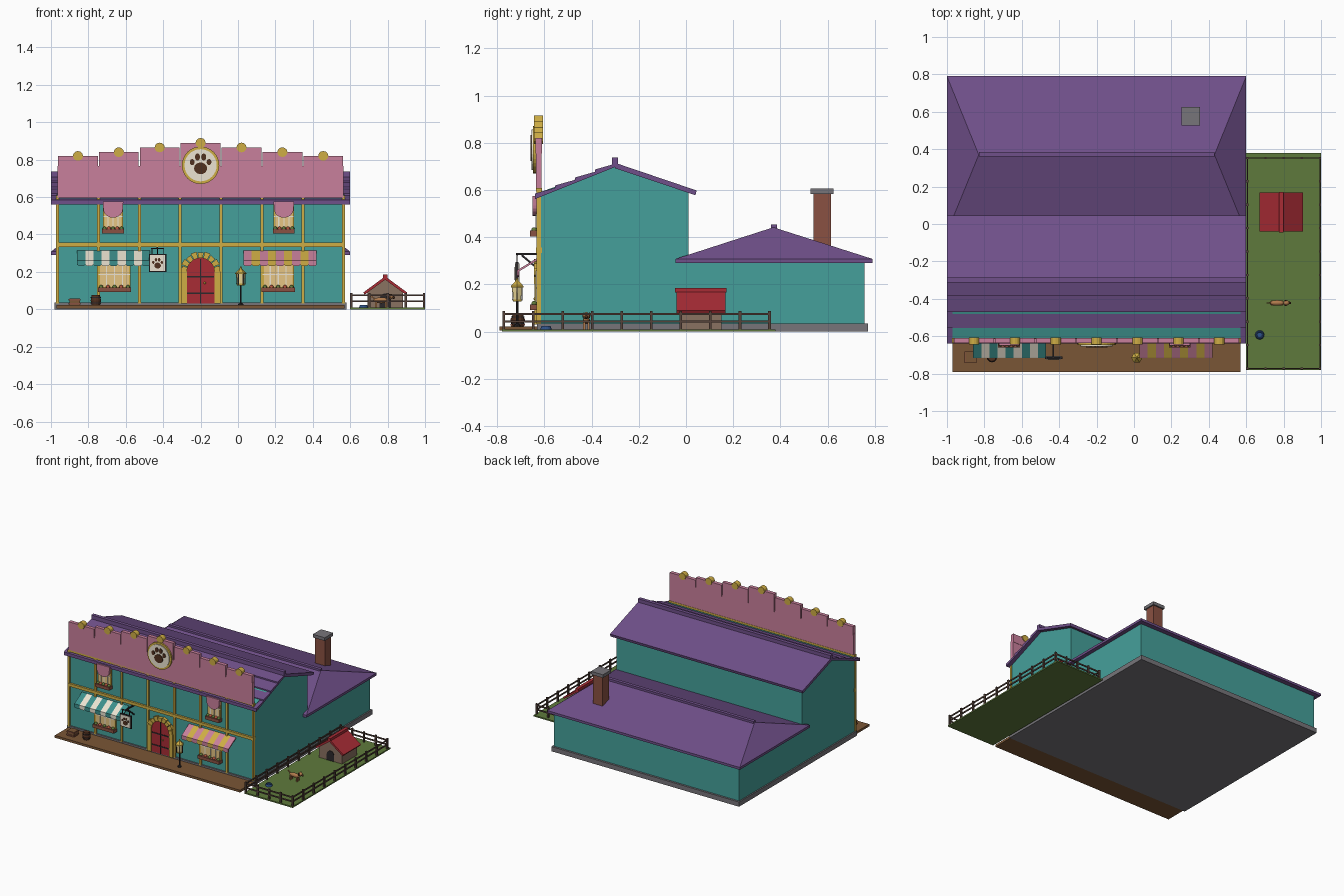
import bpy, bmesh
from math import sin, cos, pi

if "Cube" in bpy.data.objects:
    bpy.data.objects.remove(bpy.data.objects["Cube"])

MATS = {}
def mat(h):
    if h not in MATS:
        m = bpy.data.materials.new("paint_" + h)
        c = [int(h[i:i + 2], 16) / 255 for i in (0, 2, 4)]
        m.diffuse_color = [((v + .055) / 1.055) ** 2.4 if v > .04 else v / 12.92 for v in c] + [1]
        m.use_nodes = True
        m.node_tree.nodes["Principled BSDF"].inputs["Base Color"].default_value = m.diffuse_color
        MATS[h] = m
    return MATS[h]

TEAL, PINK, GOLD, PURPLE, RED = "45a09b", "c9809c", "cfae45", "70508a", "a82c35"
CREAM, BROWN, DARK, WOOD, GREY, BRICK = "ece4d2", "50301f", "2c282b", "7a5636", "77757a", "8a5142"

def finish(name, bm, color, smooth=False):
    bmesh.ops.recalc_face_normals(bm, faces=bm.faces)
    me = bpy.data.meshes.new(name)
    for f in bm.faces:
        f.smooth = smooth
    bm.to_mesh(me)
    bm.free()
    ob = bpy.data.objects.new(name, me)
    bpy.context.collection.objects.link(ob)
    me.materials.append(mat(color))
    return ob

def prism(name, pts, axis, a, b, color):
    """Extrude a 2D outline along an axis from a to b."""
    bm = bmesh.new()
    put = {"X": lambda u, v, t: (t, u, v), "Y": lambda u, v, t: (u, t, v), "Z": lambda u, v, t: (u, v, t)}[axis]
    A = [bm.verts.new(put(u, v, a)) for u, v in pts]
    B = [bm.verts.new(put(u, v, b)) for u, v in pts]
    bm.faces.new(A)
    bm.faces.new(B)
    for i in range(len(pts)):
        j = (i + 1) % len(pts)
        bm.faces.new((A[i], A[j], B[j], B[i]))
    return finish(name, bm, color)

def box(name, x0, x1, y0, y1, z0, z1, color):
    return prism(name, [(x0, y0), (x1, y0), (x1, y1), (x0, y1)], "Z", z0, z1, color)

def arc(cx, cz, rx, rz, n, a0=0, a1=2 * pi, closed=True):
    k = n if closed else n - 1
    return [(cx + rx * cos(a0 + (a1 - a0) * i / k), cz + rz * sin(a0 + (a1 - a0) * i / k)) for i in range(n)]

def ring(name, cx, cz, r0, r1, y0, y1, a0, a1, color, n=2):
    prism(name, arc(cx, cz, r1, r1, n, a0, a1, False) + arc(cx, cz, r0, r0, n, a1, a0, False), "Y", y0, y1, color)

def lathe(name, x, y, prof, n, color):
    """Stack of rings given as (radius, z)."""
    bm = bmesh.new()
    rows = [[bm.verts.new((px, py, z)) for px, py in arc(x, y, r, r, n)] for r, z in prof]
    for p, q in zip(rows, rows[1:]):
        for i in range(n):
            bm.faces.new((p[i], p[(i + 1) % n], q[(i + 1) % n], q[i]))
    bm.faces.new(rows[0])
    bm.faces.new(rows[-1])
    return finish(name, bm, color)

def ball(name, loc, size, color):
    bm = bmesh.new()
    bmesh.ops.create_uvsphere(bm, u_segments=12, v_segments=8, radius=1)
    bmesh.ops.scale(bm, vec=size, verts=bm.verts)
    bmesh.ops.translate(bm, vec=loc, verts=bm.verts)
    return finish(name, bm, color, True)

def hull(name, pts, color):
    bm = bmesh.new()
    for p in pts:
        bm.verts.new(p)
    bmesh.ops.convex_hull(bm, input=bm.verts)
    return finish(name, bm, color)

# Foundation and walkway
box("foundation", -.98, .58, -.63, .77, 0, .035, GREY)
box("walkway", -.97, .57, -.79, -.63, .005, .022, WOOD)

# Front house walls with gable ends
prism("front_house_walls", [(-.62, .03), (.01, .03), (.01, .59), (-.3, .705), (-.62, .59)], "X", -.97, .57, TEAL)
# Front roof: overlapping courses towards the street, plain slab behind
for i in range(4):
    y0, y1 = -.3 - .085 * i, -.3 - .085 * (i + 1)
    z0, z1 = .715 - .034 * i, .715 - .034 * (i + 1)
    prism("roof_course", [(y0, z0 - .004), (y1, z1 + .006), (y1, z1 - .018), (y0, z0 - .018)], "X", -1, .6, PURPLE)
prism("roof_back_slope", [(-.3, .715), (.045, .598), (.04, .578), (-.3, .692)], "X", -1, .6, PURPLE)
box("roof_ridge_cap", -1, .6, -.313, -.287, .698, .737, PURPLE)

# Back house with hip roof
box("back_house_walls", -.97, .57, -.02, .755, .03, .31, TEAL)
hull("hip_roof", [(x, y, z) for x in (-1, .6) for y in (-.045, .79) for z in (.29, .308)]
     + [(-.83, .37, .442), (.43, .37, .442)], PURPLE)
box("hip_ridge_cap", -.83, .43, .36, .385, .43, .453, PURPLE)

# Chimney
box("chimney", .262, .343, .54, .615, .3, .585, BRICK)
box("chimney_cap", .253, .352, .527, .625, .582, .606, GREY)

# Stepped parapet with gold finials
FX = [-.965 + .2186 * i for i in range(8)]
tops = [.82, .84, .865, .89, .865, .84, .82]
box("parapet_band", -.965, .565, -.635, -.612, .595, .765, PINK)
for i, t in enumerate(tops):
    box("parapet_panel", FX[i] + .003, FX[i + 1] - .003, -.637, -.61, .755, t, PINK)
    c = (FX[i] + FX[i + 1]) / 2
    prism("finial", arc(c, t, .027, .026, 12), "Y", -.643, -.606, GOLD)

# Paw emblem, used on the medallion and the hanging sign
def paw(cx, cz, s, y, d):
    for dx, dz, rx, rz in ((0, -.22, .36, .32), (-.46, .12, .13, .17), (-.17, .4, .14, .19),
                           (.17, .4, .14, .19), (.46, .12, .13, .17)):
        prism("paw_pad", arc(cx + dx * s, cz + dz * s, rx * s, rz * s, 14), "Y", y - d, y, BROWN)

prism("medallion_rim", arc(-.2, .77, .1, .1, 32), "Y", -.648, -.636, GOLD)
prism("medallion_face", arc(-.2, .77, .086, .086, 32), "Y", -.654, -.64, CREAM)
paw(-.2, .775, .098, -.653, .006)

# Gold timber grid on the facade
for x in FX:
    box("facade_post", x - .008, x + .008, -.632, -.615, .03, .6, GOLD)
for z, h in ((.345, .011), (.601, .007)):
    box("facade_rail", -.972, .572, -.635, -.61, z - h, z + h, GOLD)

# Arched door with voussoirs
prism("door", [(-.275, .03), (-.125, .03)] + arc(-.2, .2, .075, .075, 17, 0, pi, False), "Y", -.634, -.615, RED)
box("door_gap", -.203, -.197, -.637, -.63, .03, .27, DARK)
for z in (.085, .175):
    box("door_strap", -.272, -.128, -.637, -.63, z - .004, z + .004, DARK)
ball("door_knob", (-.178, -.64, .14), (.006, .006, .006), GOLD)
for k in range(9):
    ring("door_arch_stone", -.2, .2, .074, .11 if k % 2 else .104, -.643, -.615, pi * k / 9 + .02, pi * (k + 1) / 9 - .02, GOLD)
for s in (-1, 1):
    box("door_jamb", -.2 + s * .074, -.2 + s * .106, -.642, -.615, .03, .202, GOLD)

# Windows with flower boxes
def window(cx, w, z0, z1):
    box("window_frame", cx - w, cx + w, -.632, -.615, z0, z1, GOLD)
    box("window_pane", cx - w + .008, cx + w - .008, -.634, -.62, z0 + .008, z1 - .008, "e6c583")
    for k in (-1, 0, 1):
        box("window_bar", cx + k * w * .5 - .003, cx + k * w * .5 + .003, -.637, -.63, z0, z1, CREAM)
    box("window_crossbar", cx - w, cx + w, -.637, -.63, (z0 + z1) / 2 - .003, (z0 + z1) / 2 + .003, CREAM)
    box("flower_box", cx - w - .004, cx + w + .004, -.66, -.62, z0 - .018, z0 + .006, BRICK)
    for k in range(5):
        ball("flower", (cx + (k - 2) * w * .42, -.643, z0 + .009), (.011, .012, .011), "b5553c" if k % 2 else "607a3a")

for cx in (-.66, .215):
    window(cx, .085, .11, .26)
for cx in (-.668, .245):
    window(cx, .054, .422, .57)
    prism("window_hood", [(cx + .055, .575), (cx - .055, .575)] + arc(cx, .535, .052, .045, 11, pi, 2 * pi, False),
          "Y", -.65, -.615, PINK)

# Striped awnings: sloped sheet plus valance
for x0, colors in ((-.86, ("3c8f8c", CREAM)), (.03, (PINK, GOLD))):
    w = .39 / 9
    for i in range(9):
        a, b = x0 + i * w, x0 + (i + 1) * w
        prism("awning_stripe", [(-.625, .315), (-.712, .262), (-.712, .252), (-.625, .305)], "X", a, b, colors[i % 2])
        prism("awning_valance", [(a, .262), (a, .238), (a + .008, .232), (b - .008, .232), (b, .238), (b, .262)],
              "Y", -.716, -.708, colors[i % 2])

# Hanging sign on bracket
box("sign_bracket", -.435, -.427, -.72, -.62, .324, .333, DARK)
prism("sign_brace", [(-.62, .265), (-.62, .255), (-.7, .322), (-.69, .325)], "X", -.434, -.428, DARK)
for x in (-.46, -.4):
    box("sign_hanger", x - .002, x + .002, -.717, -.713, .285, .326, DARK)
box("sign_crossbar", -.465, -.395, -.718, -.712, .322, .328, DARK)
box("sign_rim", -.477, -.383, -.721, -.709, .2, .295, DARK)
box("sign_board", -.471, -.389, -.724, -.706, .206, .289, CREAM)
paw(-.43, .245, .05, -.724, .003)

# Street lamp
lx, ly = .015, -.715
lathe("lamp_post", lx, ly, [(.015, .02), (.015, .028), (.005, .034), (.005, .13)], 8, DARK)
lathe("lamp_glass", lx, ly, [(.018, .135), (.024, .19)], 6, "efdc9a")
lathe("lamp_base", lx, ly, [(.02, .128), (.022, .137)], 6, GOLD)
lathe("lamp_cap", lx, ly, [(.03, .188), (.03, .194), (.008, .215), (.003, .228)], 6, GOLD)
for px, py in arc(lx, ly, .024, .024, 6):
    box("lamp_bar", px - .002, px + .002, py - .002, py + .002, .132, .192, DARK)

# Crate and barrel
box("crate", -.902, -.845, -.74, -.685, .022, .058, WOOD)
for z in (.026, .048):
    box("crate_slat", -.905, -.842, -.743, -.682, z, z + .007, BRICK)
lathe("barrel", -.76, -.712, [(.022, .02), (.028, .047), (.022, .077)], 12, BROWN)
for z in (.032, .06):
    lathe("barrel_hoop", -.76, -.712, [(.028, z), (.028, z + .005)], 12, DARK)

# Yard with rail fence
box("yard_grass", .6, 1, -.78, .38, 0, .01, "5f7a3c")
FENCE = "55423a"
ys = [-.772 + .125 * i for i in range(10)]
posts = [(x, y) for x in (.606, .994) for y in ys] + [(x, y) for x in (.703, .8, .897) for y in (ys[0], ys[-1])]
for x, y in posts:
    box("fence_post", x - .006, x + .006, y - .006, y + .006, .005, .088, FENCE)
for z in (.038, .07):
    for x in (.606, .994):
        box("fence_side_rail", x - .003, x + .003, ys[0], ys[-1], z, z + .01, FENCE)
    for y in (ys[0], ys[-1]):
        box("fence_end_rail", .606, .994, y - .003, y + .003, z, z + .01, FENCE)

# Kennel
kx = .787
prism("kennel_body", [(kx - .095, .01), (kx + .095, .01), (kx + .095, .09), (kx, .16), (kx - .095, .09)], "Y", -.025, .15, "8a7261")
prism("kennel_door", [(kx - .03, .01), (kx + .03, .01)] + arc(kx, .055, .03, .03, 9, 0, pi, False), "Y", -.028, -.02, DARK)
for s in (-1, 1):
    prism("kennel_roof", [(kx, .176), (kx + s * .117, .09), (kx + s * .11, .078), (kx, .158)], "Y", -.04, .168, RED)
box("kennel_ridge", kx - .012, kx + .012, -.046, .172, .165, .186, RED)

# Dog standing in the yard
FUR = "b07a4c"
ball("dog_body", (.765, -.422, .048), (.042, .015, .016), FUR)
ball("dog_head", (.814, -.422, .068), (.017, .014, .015), FUR)
ball("dog_snout", (.831, -.422, .063), (.01, .007, .007), BROWN)
for s in (-1, 1):
    ball("dog_ear", (.81, -.422 + s * .013, .07), (.006, .004, .012), BROWN)
    for x in (.738, .792):
        box("dog_leg", x - .005, x + .005, -.427 + s * .009, -.417 + s * .009, .008, .045, FUR)
prism("dog_tail", [(.728, .052), (.732, .06), (.712, .074), (.709, .07)], "Y", -.425, -.419, FUR)

# Water bowl
lathe("water_bowl", .672, -.593, [(.025, .009), (.02, .024), (.016, .024), (.014, .017)], 14, "2f5288")
